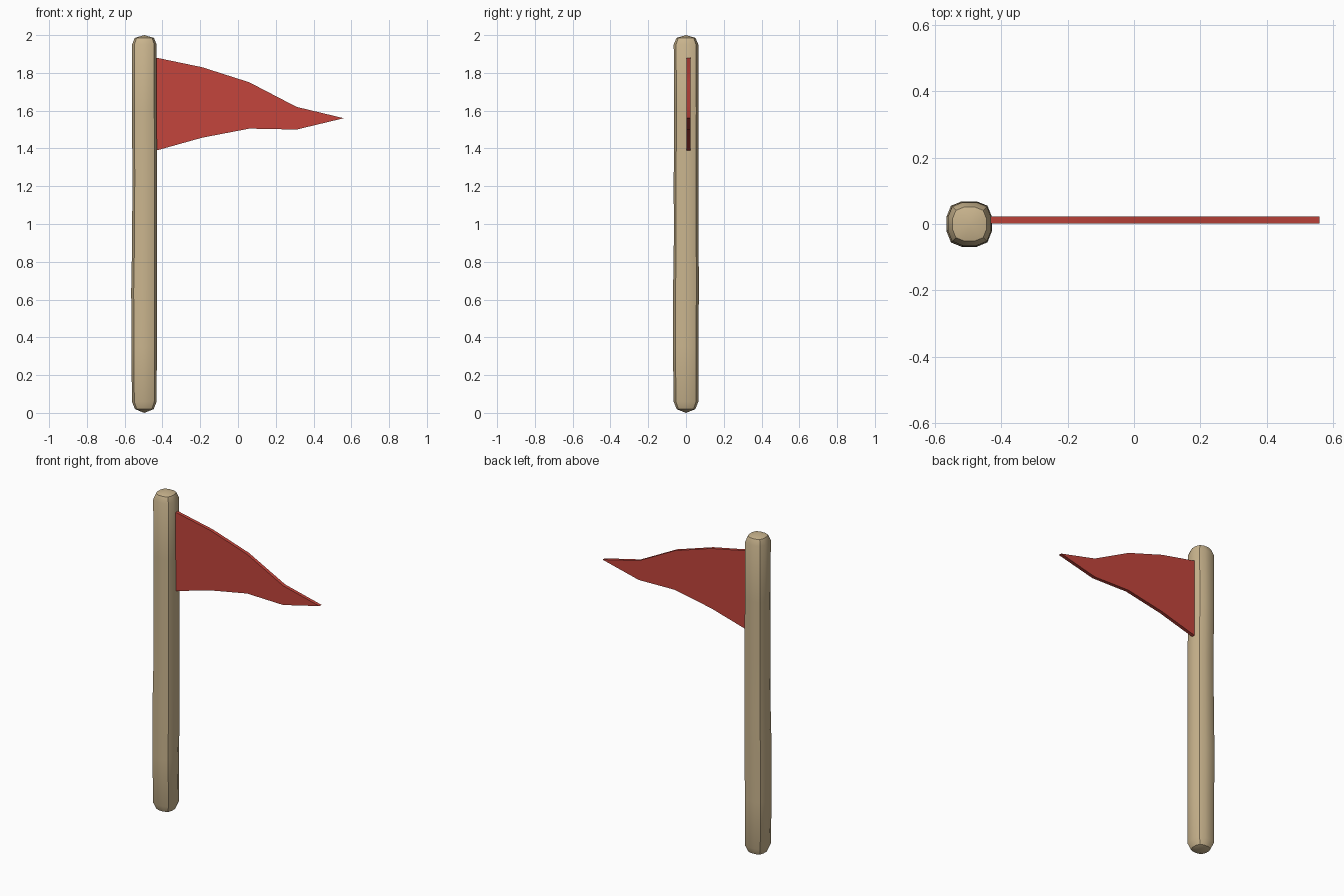
import bpy, bmesh, math
from mathutils import Vector

cube = bpy.data.objects.get("Cube")
if cube:
    bpy.data.objects.remove(cube, do_unlink=True)


def material(name, rgb):
    mat = bpy.data.materials.new(name)
    mat.use_nodes = True
    mat.diffuse_color = (*rgb, 1)
    mat.node_tree.nodes["Principled BSDF"].inputs["Base Color"].default_value = (*rgb, 1)
    return mat


def finish(bm, name, mat):
    bmesh.ops.recalc_face_normals(bm, faces=bm.faces)
    mesh = bpy.data.meshes.new(name)
    bm.to_mesh(mesh)
    bm.free()
    obj = bpy.data.objects.new(name, mesh)
    bpy.context.collection.objects.link(obj)
    mesh.materials.append(mat)
    bpy.ops.object.select_all(action="DESELECT")
    obj.select_set(True)
    bpy.context.view_layer.objects.active = obj
    bpy.ops.object.shade_smooth_by_angle(angle=math.radians(32))
    return obj


wood = material("pale wood", (0.59, 0.46, 0.27))
cloth = material("red cloth", (0.55, 0.06, 0.045))

# Pole: square section with bulging sides, slightly hand-carved, domed ends
section = []
for turn in range(4):
    for x, y in ((0.067, -0.022), (0.067, 0.022), (0.054, 0.054)):
        for _ in range(turn):
            x, y = -y, x
        section.append((x, y))

# Each ring: height, scale, sideways drift in x and y
rings = [(0.02, 0.74, 0, 0), (0.06, 0.98, 0, 0), (0.35, 1.0, -0.001, -0.002),
         (0.65, 1.02, -0.001, 0), (0.9, 0.98, 0.001, 0.001),
         (1.25, 0.97, 0.002, 0), (1.6, 0.97, 0, 0.002),
         (1.95, 0.97, 0, 0), (1.985, 0.76, 0, 0)]
centre = Vector((-0.496, 0, 0))
bm = bmesh.new()
loops = []
for z, s, dx, dy in rings:
    loops.append([bm.verts.new(centre + Vector((x * s + dx, y * s + dy, z)))
                  for x, y in section])
count = len(section)
for low, high in zip(loops, loops[1:]):
    for i in range(count):
        j = (i + 1) % count
        bm.faces.new((low[i], low[j], high[j], high[i]))
for loop, z in ((loops[0], 0.0), (loops[-1], 2.0)):
    tip = bm.verts.new(centre + Vector((0, 0, z)))
    for i in range(count):
        bm.faces.new((loop[i], loop[(i + 1) % count], tip))
finish(bm, "pole", wood)

# Pennant: tapering curved outline with a small thickness
stations = [(-0.44, 1.387, 1.882), (-0.19, 1.457, 1.83),
            (0.06, 1.505, 1.75), (0.31, 1.50, 1.62)]
outline = [(x, low) for x, low, high in stations] + [(0.56, 1.56)]
outline += [(x, high) for x, low, high in reversed(stations)]
bm = bmesh.new()
face = bm.faces.new([bm.verts.new((x, 0.002, z)) for x, z in outline])
extruded = bmesh.ops.extrude_face_region(bm, geom=[face], use_keep_orig=True)
back = [v for v in extruded["geom"] if isinstance(v, bmesh.types.BMVert)]
bmesh.ops.translate(bm, verts=back, vec=(0, 0.021, 0))
finish(bm, "pennant", cloth)
